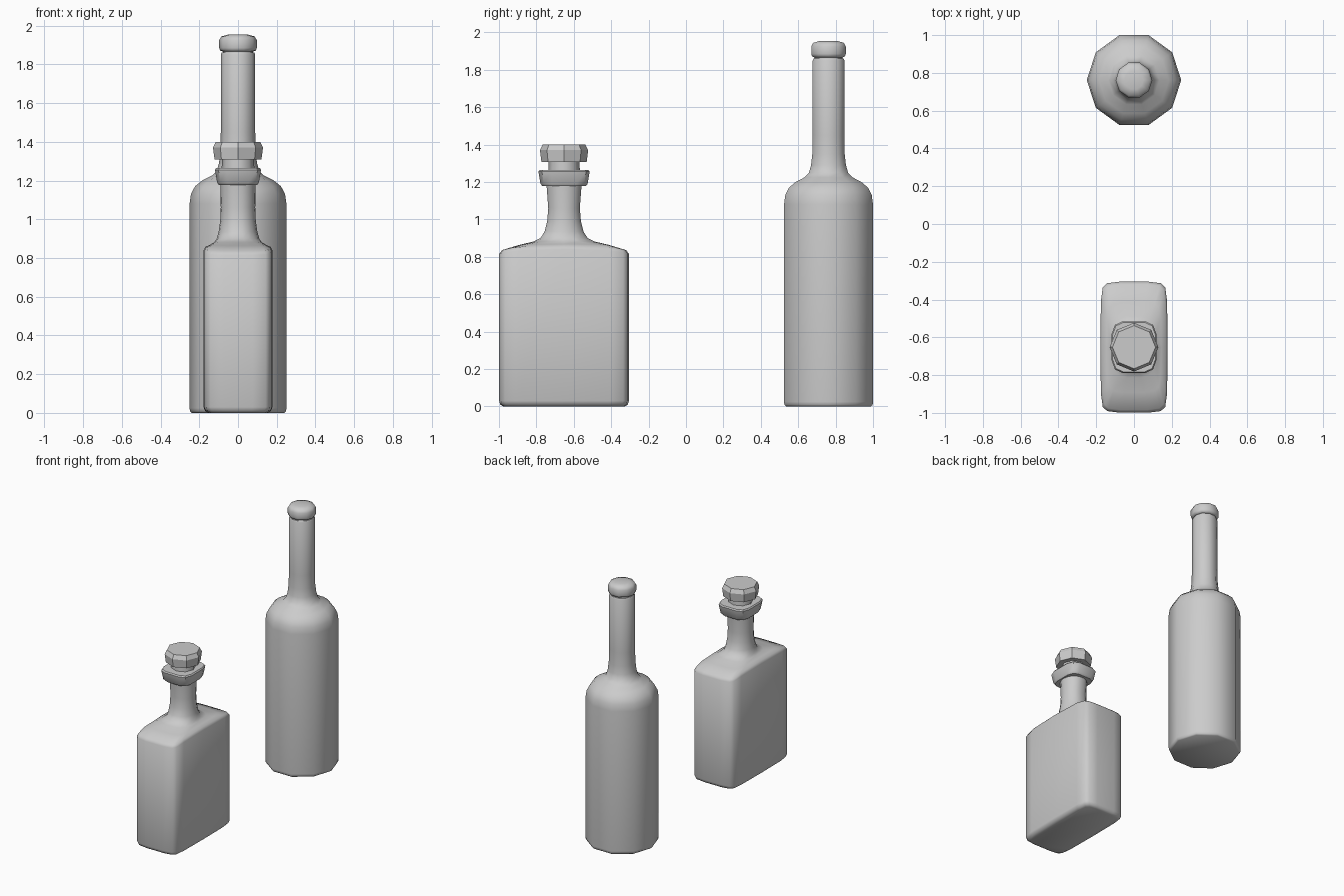
import bpy, bmesh
from math import sin, cos, pi, radians

if "Cube" in bpy.data.objects:
    bpy.data.objects.remove(bpy.data.objects["Cube"])


def loft(name, rings, centre_y, angle):
    """Skin a stack of equal-length rings, cap both ends, shade by angle."""
    bm = bmesh.new()
    loops = [[bm.verts.new((x, y + centre_y, z)) for x, y, z in r] for r in rings]
    n = len(loops[0])
    for a, b in zip(loops, loops[1:]):
        for i in range(n):
            j = (i + 1) % n
            bm.faces.new((a[i], a[j], b[j], b[i]))
    bm.faces.new(loops[0][::-1])
    bm.faces.new(loops[-1])
    bmesh.ops.recalc_face_normals(bm, faces=bm.faces)
    me = bpy.data.meshes.new(name)
    bm.to_mesh(me)
    bm.free()
    ob = bpy.data.objects.new(name, me)
    bpy.context.collection.objects.link(ob)
    me.shade_smooth()
    me.set_sharp_from_angle(angle=radians(angle))
    return ob


def turned(name, profile, sides, centre_y, angle):
    """Lathe a (radius, z) profile."""
    loft(name, [[(r * cos(2 * pi * i / sides), r * sin(2 * pi * i / sides), z)
                 for i in range(sides)] for r, z in profile], centre_y, angle)


def mirrored(quadrant):
    """Complete a quarter outline into a full counter-clockwise loop."""
    half = quadrant + [(-x, y) for x, y in reversed(quadrant)]
    return half + [(x, -y) for x, y in reversed(half) if y > 1e-6]


ROUND_Y, FLAT_Y = 0.762, -0.652

# Tall round bottle
turned("round_bottle", [
    (0.238, 0), (0.248, 0.008), (0.25, 0.025), (0.25, 1.08), (0.243, 1.13),
    (0.222, 1.17), (0.185, 1.2), (0.135, 1.225), (0.11, 1.25), (0.098, 1.29),
    (0.091, 1.35), (0.089, 1.45), (0.089, 1.85), (0.084, 1.86)], 10, ROUND_Y, 50)
turned("round_bottle_cork", [(0.078, 1.85), (0.078, 1.875)], 10, ROUND_Y, 50)
turned("round_bottle_cap", [
    (0.08, 1.866), (0.093, 1.872), (0.097, 1.885), (0.097, 1.925),
    (0.086, 1.944), (0.05, 1.954)], 10, ROUND_Y, 50)

# Flat bottle: slab outline morphing to a round neck
slab = mirrored([(1, 0), (0.985, 0.7), (0.93, 0.91), (0.8, 0.975), (0.42, 1)])
circle = mirrored([(cos(radians(a)), sin(radians(a))) for a in (0, 20, 40, 58, 76)])
# z, half x, half y, roundness, drop towards the narrow ends
sections = [
    (0.0, 0.15, 0.325, 0, 0), (0.01, 0.17, 0.341, 0, 0), (0.03, 0.178, 0.347, 0, 0),
    (0.84, 0.178, 0.347, 0, 0.025), (0.858, 0.168, 0.332, 0, 0.022),
    (0.868, 0.145, 0.24, 0.15, 0.004), (0.882, 0.122, 0.165, 0.6, 0),
    (0.9, 0.11, 0.13, 1, 0), (0.935, 0.1, 0.107, 1, 0), (0.99, 0.092, 0.093, 1, 0),
    (1.06, 0.089, 0.087, 1, 0), (1.19, 0.091, 0.097, 1, 0)]
loft("flat_bottle", [
    [(hx * (s[0] * (1 - k) + c[0] * k), hy * (s[1] * (1 - k) + c[1] * k),
      z - drop * abs(s[1]) ** 4) for s, c in zip(slab, circle)]
    for z, hx, hy, k, drop in sections], FLAT_Y, 50)

# Flared collar, stopper stem and faceted stopper
collar = mirrored([(1, 0.5), (0.85, 0.86), (0.5, 1)])
loft("flat_bottle_collar", [
    [(hx * x, hy * y, z) for x, y in collar]
    for z, hx, hy in [(1.178, 0.1, 0.115), (1.19, 0.108, 0.126),
                      (1.255, 0.119, 0.137), (1.264, 0.113, 0.131)]], FLAT_Y, 35)
turned("stopper_stem", [(0.085, 1.25), (0.082, 1.32)], 8, FLAT_Y, 50)
turned("stopper", [(0.121, 1.308), (0.129, 1.37), (0.114, 1.4)], 8, FLAT_Y, 30)
